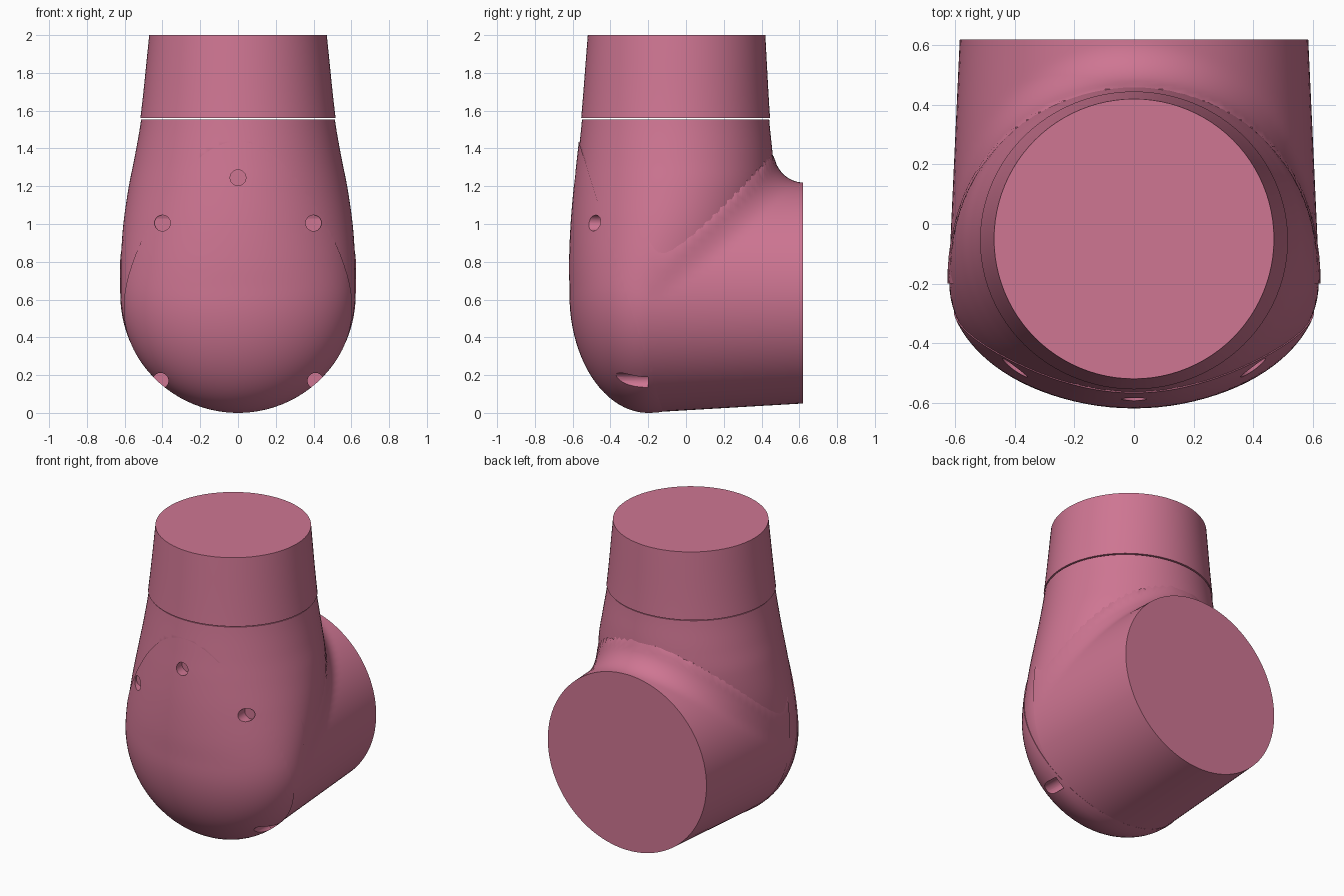
import bpy, bmesh, math
from mathutils import Vector

if "Cube" in bpy.data.objects:
    bpy.data.objects.remove(bpy.data.objects["Cube"])

N = 96
ZC = 0.625          # height of the side branch axis
FILLET = 0.15

# Vertical body sections: z, half width, front y, centre y, back y
SECTIONS = [
    (0.625, 0.625, -0.617, -0.20, 0.35),
    (0.80, 0.625, -0.619, -0.16, 0.40),
    (1.00, 0.612, -0.611, -0.10, 0.45),
    (1.20, 0.583, -0.594, -0.06, 0.47),
    (1.35, 0.553, -0.577, -0.055, 0.465),
    (1.56, 0.517, -0.555, -0.055, 0.445),
    (2.00, 0.470, -0.520, -0.05, 0.42),
]
# Slanted parting plane between the front cover and the body
P0, P1 = Vector((0, -0.568, 1.44)), Vector((0, -0.12, 0))
PLANE_NO = Vector((0, P1.z - P0.z, P0.y - P1.y)).normalized()

mat = bpy.data.materials.new("pink")
mat.diffuse_color = (0.62, 0.18, 0.29, 1)
mat.use_nodes = True
mat.node_tree.nodes["Principled BSDF"].inputs["Base Color"].default_value = mat.diffuse_color


def section(z):
    """Half width, front depth, centre y, back depth at height z."""
    if z < ZC:                                   # rounded lower end
        k = math.sqrt(max(0, 1 - ((ZC - z) / ZC) ** 2))
        return 0.625 * k, 0.417 * k, -0.20, 0.55 * k
    S = SECTIONS
    i = 0
    while i < len(S) - 2 and z > S[i + 1][0]:
        i += 1
    a, b = S[i], S[i + 1]
    p, q = S[max(i - 1, 0)], S[min(i + 2, len(S) - 1)]
    h = b[0] - a[0]
    t = (z - a[0]) / h
    v = []
    for j in range(1, 5):                        # cubic Hermite blend
        m0 = (b[j] - p[j]) / (b[0] - p[0]) * h if i else 0
        m1 = (q[j] - a[j]) / (q[0] - a[0]) * h
        v.append((2*t**3 - 3*t*t + 1) * a[j] + (t**3 - 2*t*t + t) * m0
                 + (3*t*t - 2*t**3) * b[j] + (t**3 - t*t) * m1)
    w, yf, yc, yb = v
    return w, yc - yf, yc, yb - yc


def skin(rows, cap_start=True, cap_end=True):
    """Closed rings joined by quads."""
    bm = bmesh.new()
    rings = [[bm.verts.new(p) for p in r] for r in rows]
    for a, b in zip(rings, rings[1:]):
        for i in range(N):
            j = (i + 1) % N
            bm.faces.new((a[i], a[j], b[j], b[i]))
    if cap_start:
        bm.faces.new(rings[0])
    if cap_end:
        bm.faces.new(rings[-1])
    bmesh.ops.recalc_face_normals(bm, faces=bm.faces)
    return bm


def loft(zs, inset=0.0):
    rows = []
    for z in zs:
        w, f, yc, b = section(z)
        row = []
        for i in range(N):
            t = 2 * math.pi * i / N
            c, s = math.cos(t), math.sin(t)
            d = b if s > 0 else f
            row.append((max(w - inset, 0.004) * c, yc + max(d - inset, 0.004) * s, z))
        rows.append(row)
    return skin(rows)


def split(bm, keep_front, fill=True):
    bmesh.ops.bisect_plane(bm, geom=bm.verts[:] + bm.edges[:] + bm.faces[:],
                           plane_co=P0, plane_no=PLANE_NO,
                           clear_inner=keep_front, clear_outer=not keep_front)
    if fill:
        bmesh.ops.holes_fill(bm, edges=[e for e in bm.edges if e.is_boundary], sides=0)
    bmesh.ops.recalc_face_normals(bm, faces=bm.faces)
    return bm


def add(name, bm):
    me = bpy.data.meshes.new(name)
    bm.to_mesh(me)
    bm.free()
    ob = bpy.data.objects.new(name, me)
    bpy.context.collection.objects.link(ob)
    me.materials.append(mat)
    return ob


def activate(ob):
    bpy.ops.object.select_all(action='DESELECT')
    ob.select_set(True)
    bpy.context.view_layer.objects.active = ob


def smooth(ob):
    activate(ob)
    bpy.ops.object.shade_smooth_by_angle(angle=math.radians(32))


def loft_distance(x, y, z):
    w, f, yc, b = section(max(z, ZC))
    u, v = x / w, (y - yc) / (b if y > yc else f)
    return (math.hypot(u, v) - 1) * 0.55


def flare(x0, z0, y, r, c, s, R):
    """Extra radius so the branch blends into the vertical body."""
    lo, hi = 0.0, R
    for _ in range(16):
        h = (lo + hi) / 2
        d = loft_distance((r + h) * s, y, z0 + (r + h) * c)
        f = max(R, min(h, d)) - math.hypot(max(R - h, 0), max(R - d, 0))
        if f < 0:
            lo = h
        else:
            hi = h
    return lo


# Upper neck
smooth(add("upper_neck", loft([1.56 + 0.44 * i / 10 for i in range(11)])))

# Main body and front cover share one loft
low = [ZC * (1 - math.cos(math.radians(a))) for a in range(2, 90, 4)]
high = [ZC + (1.554 - ZC) * i / 32 for i in range(33)]
smooth(add("main_body", split(loft(low + high, 0.005), False)))
cover = add("front_cover", split(loft(low + high), True))

# Screw recesses drilled along y into the cover
for x, z, y_end in [(0, 1.245, -0.53), (-0.4, 1.005, -0.44), (0.4, 1.005, -0.44),
                    (-0.41, 0.17, -0.2), (0.41, 0.17, -0.2)]:
    bpy.ops.mesh.primitive_cylinder_add(vertices=24, radius=0.042, depth=0.8,
                                        location=(x, y_end - 0.4, z),
                                        rotation=(math.pi / 2, 0, 0))
    cutter = bpy.context.object
    cutter.hide_render = True
    activate(cover)
    m = cover.modifiers.new("recess", 'BOOLEAN')
    m.operation, m.solver, m.object = 'DIFFERENCE', 'EXACT', cutter
    bpy.ops.object.modifier_apply(modifier=m.name)
    bpy.data.objects.remove(cutter)
smooth(cover)

# Side branch with a blended crotch
rows = []
for k in range(65):
    y = -0.2 + 0.82 * k / 64
    t = (y + 0.2) / 0.82
    r, zc = 0.623 - 0.038 * t, ZC + 0.010 * t
    row = []
    for i in range(N):
        a = 2 * math.pi * i / N
        c, s = math.cos(a), math.sin(a)
        R = FILLET * max(c, 0) ** 1.3
        h = flare(0, zc, y, r, c, s, R) if R > 0.003 else 0
        row.append(((r + h) * s, y, zc + (r + h) * c))
    rows.append(row)
smooth(add("side_branch", split(skin(rows, cap_start=False), False, fill=False)))
